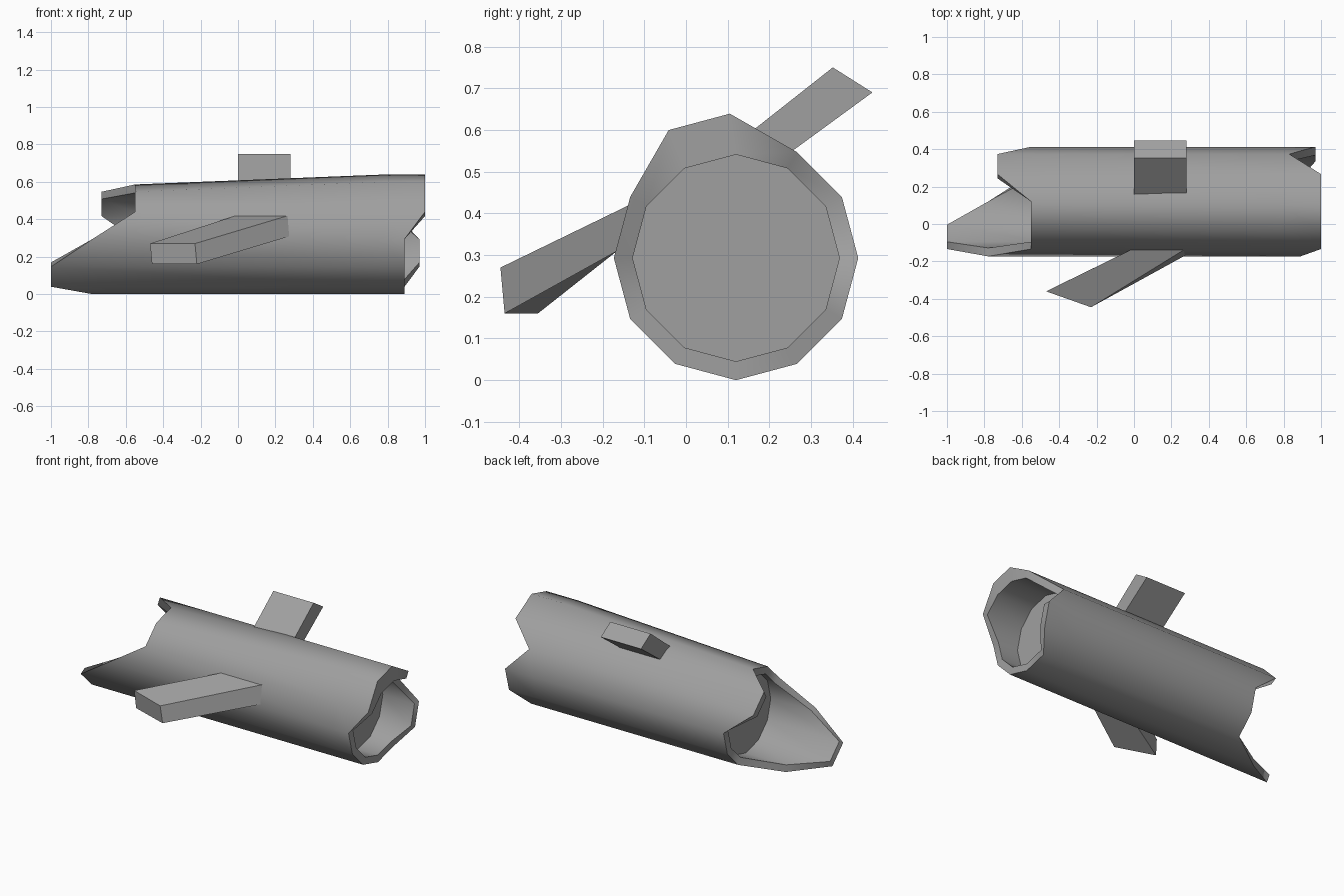
import bpy, bmesh
from math import sin, cos, pi

if "Cube" in bpy.data.objects:
    bpy.data.objects.remove(bpy.data.objects["Cube"])

N, CY, CZ = 12, 0.12, 0.293
R_OUT, R_IN = 0.293, 0.248

# Jagged break positions (x) around the log, starting at the bottom and going towards +y
LEFT = [-0.78, -0.55, -0.55, -0.55, -0.73, -0.73, -0.55, -0.55, -0.55, -0.78, -1.0, -1.0]
RIGHT = [0.89, 0.89, 0.97, 0.97, 0.83, 1.0, 1.0, 1.0, 1.0, 0.89, 0.89, 0.89]

GREY = bpy.data.materials.new("dark_grey")
GREY.diffuse_color = (0.35, 0.35, 0.35, 1)
GREY.use_nodes = True
GREY.node_tree.nodes["Principled BSDF"].inputs["Base Color"].default_value = GREY.diffuse_color


def ring(xs, r, bump=False):
    pts = []
    for i in range(N):
        a = 2 * pi * i / N
        y, z = CY + r * sin(a), CZ - r * cos(a)
        if bump and i in (6, 7):  # raised ridge at the right end
            y, z = y - 0.015, z + 0.053
        pts.append((xs[i], y, z))
    return pts


def loft(name, rings, smooth_rings=None):
    """Skin equal-sized rings, cap both ends; shade smooth except across sharp rings."""
    bm = bmesh.new()
    vs = [[bm.verts.new(p) for p in r] for r in rings]
    n = len(rings[0])
    for a, b in zip(vs, vs[1:]):
        for i in range(n):
            j = (i + 1) % n
            bm.faces.new((a[i], a[j], b[j], b[i]))
    bm.faces.new(vs[0])
    bm.faces.new(vs[-1])
    bmesh.ops.recalc_face_normals(bm, faces=bm.faces[:])
    if smooth_rings is not None:
        for f in bm.faces:
            f.smooth = True
        for k, r in enumerate(vs):
            for i in range(n):
                bm.edges.get((r[i], r[(i + 1) % n])).smooth = k in smooth_rings
    me = bpy.data.meshes.new(name)
    bm.to_mesh(me)
    bm.free()
    me.materials.append(GREY)
    ob = bpy.data.objects.new(name, me)
    bpy.context.collection.objects.link(ob)
    return ob


# Hollow log: inner floor, inner wall, broken rim, bark, rim, inner wall, inner floor
loft("hollow_log", [
    ring([-0.5] * N, R_IN),
    ring(LEFT, R_IN),
    ring(LEFT, R_OUT),
    ring([0.78] * N, R_OUT, True),
    ring(RIGHT, R_OUT, True),
    ring(RIGHT, R_IN),
    ring([0.75] * N, R_IN),
], smooth_rings={3})

# Leaning front branch, from its cut tip to the bark
loft("front_branch", [
    [(-0.23, -0.445, 0.27), (-0.22, -0.435, 0.16), (-0.46, -0.355, 0.16), (-0.47, -0.36, 0.27)],
    [(0.28, -0.13, 0.423), (0.28, -0.165, 0.31), (0.0, -0.165, 0.31), (0.0, -0.13, 0.423)],
])

# Short upper stub at the back
loft("back_stub", [
    [(0.0, 0.352, 0.75), (0.28, 0.352, 0.75), (0.28, 0.447, 0.69), (0.0, 0.447, 0.69)],
    [(0.0, 0.14, 0.583), (0.28, 0.14, 0.583), (0.28, 0.235, 0.535), (0.0, 0.235, 0.535)],
])
